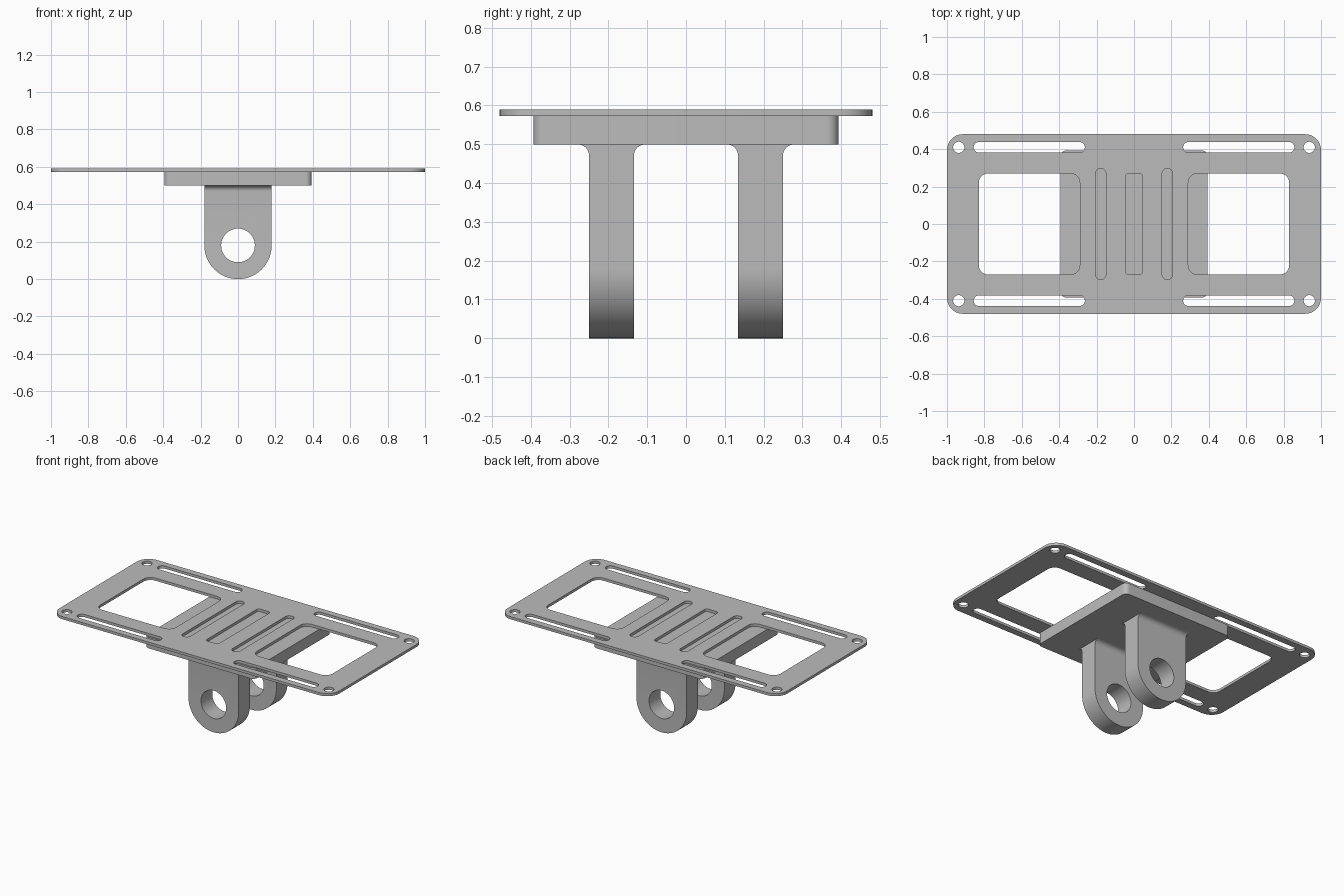
import bpy, bmesh, math
from mathutils import Matrix

cube = bpy.data.objects.get("Cube")
if cube:
    bpy.data.objects.remove(cube, do_unlink=True)

grey = bpy.data.materials.new("matte grey")
grey.use_nodes = True
GREY = (0.5, 0.5, 0.5, 1)
grey.diffuse_color = GREY
grey.node_tree.nodes["Principled BSDF"].inputs["Base Color"].default_value = GREY

PLATE_BOTTOM, PLATE_TOP = 0.573, 0.59
BLOCK_BOTTOM = 0.5
LUG_HALF, HOLE_R = 0.18, 0.09
FILLET = 0.03
FRONT = Matrix(((1, 0, 0), (0, 0, -1), (0, 1, 0))).to_4x4()
SIDE = Matrix(((0, 0, 1), (1, 0, 0), (0, 1, 0))).to_4x4()


def arc(cx, cy, r, start, end, steps=12):
    angles = [math.radians(start + (end - start) * i / steps) for i in range(steps + 1)]
    return [(cx + r * math.cos(a), cy + r * math.sin(a)) for a in angles]


def rounded(cx, cy, hx, hy, r):
    """Outline of a rectangle with rounded corners."""
    pts = []
    for i, (sx, sy) in enumerate(((1, 1), (-1, 1), (-1, -1), (1, -1))):
        pts += arc(cx + sx * (hx - r), cy + sy * (hy - r), r, 90 * i, 90 * i + 90)
    return pts


def circle(cx, cy, r):
    return arc(cx, cy, r, 0, 360, 48)[:-1]


def solid(name, outlines, half, matrix):
    """Extrude nested outlines, inner ones becoming holes."""
    curve = bpy.data.curves.new(name, "CURVE")
    curve.dimensions, curve.fill_mode, curve.extrude = "2D", "BOTH", half
    for pts in outlines:
        spline = curve.splines.new("POLY")
        spline.points.add(len(pts) - 1)
        for p, (x, y) in zip(spline.points, pts):
            p.co = (x, y, 0, 1)
        spline.use_cyclic_u = True
    temp = bpy.data.objects.new(name + " outline", curve)
    bpy.context.collection.objects.link(temp)
    graph = bpy.context.evaluated_depsgraph_get()
    mesh = bpy.data.meshes.new_from_object(temp.evaluated_get(graph))
    bpy.data.objects.remove(temp)
    bm = bmesh.new()
    bm.from_mesh(mesh)
    bmesh.ops.remove_doubles(bm, verts=bm.verts, dist=1e-5)
    bmesh.ops.transform(bm, matrix=matrix, verts=bm.verts)
    bmesh.ops.recalc_face_normals(bm, faces=bm.faces)
    bm.to_mesh(mesh)
    bm.free()
    mesh.materials.clear()
    mesh.materials.append(grey)
    obj = bpy.data.objects.new(name, mesh)
    bpy.context.collection.objects.link(obj)
    return obj


def smooth(obj):
    bpy.ops.object.select_all(action="DESELECT")
    obj.select_set(True)
    bpy.context.view_layer.objects.active = obj
    bpy.ops.object.shade_smooth_by_angle(angle=math.radians(30))


# Top plate with windows, strap slots and corner holes
outlines = [rounded(0, 0, 1, 0.48, 0.085), rounded(0, 0, 0.045, 0.27, 0.015)]
for sx in (-1, 1):
    outlines.append(rounded(sx * 0.56, 0, 0.27, 0.27, 0.05))
    outlines.append(rounded(sx * 0.178, 0, 0.0275, 0.297, 0.027))
    for sy in (-1, 1):
        outlines.append(rounded(sx * 0.56, sy * 0.41, 0.297, 0.0285, 0.028))
        outlines.append(circle(sx * 0.937, sy * 0.41, 0.03))
plate_mid = (PLATE_TOP + PLATE_BOTTOM) / 2
smooth(solid("top_plate", outlines, (PLATE_TOP - PLATE_BOTTOM) / 2,
             Matrix.Translation((0, 0, plate_mid))))

# Square block under the plate
smooth(solid("base_block", [rounded(0, 0, 0.393, 0.393, 0.03)],
             (PLATE_BOTTOM - BLOCK_BOTTOM) / 2,
             Matrix.Translation((0, 0, (PLATE_BOTTOM + BLOCK_BOTTOM) / 2))))

# Two lugs: filleted side profile trimmed to a round-ended front profile
face = [(LUG_HALF, BLOCK_BOTTOM + 0.01), (-LUG_HALF, BLOCK_BOTTOM + 0.01)]
face += arc(0, LUG_HALF, LUG_HALF, 180, 360, 48)
for name, y in (("front_lug", -0.192), ("back_lug", 0.192)):
    w, top = 0.0575, BLOCK_BOTTOM
    side = [(y - w, -0.05), (y + w, -0.05)]
    side += arc(y + w + FILLET, top - FILLET, FILLET, 180, 90, 8)
    side += arc(y - w - FILLET, top - FILLET, FILLET, 90, 0, 8)
    lug = solid(name, [side], LUG_HALF + 0.02, SIDE)
    trim = solid(name + "_trim", [face, circle(0, LUG_HALF, HOLE_R)], 0.15,
                 Matrix.Translation((0, y, 0)) @ FRONT)
    trim.hide_render = True
    mod = lug.modifiers.new("trim", "BOOLEAN")
    mod.operation, mod.solver, mod.object = "INTERSECT", "EXACT", trim
    graph = bpy.context.evaluated_depsgraph_get()
    lug.data = bpy.data.meshes.new_from_object(lug.evaluated_get(graph))
    lug.modifiers.clear()
    bpy.data.objects.remove(trim)
    smooth(lug)
